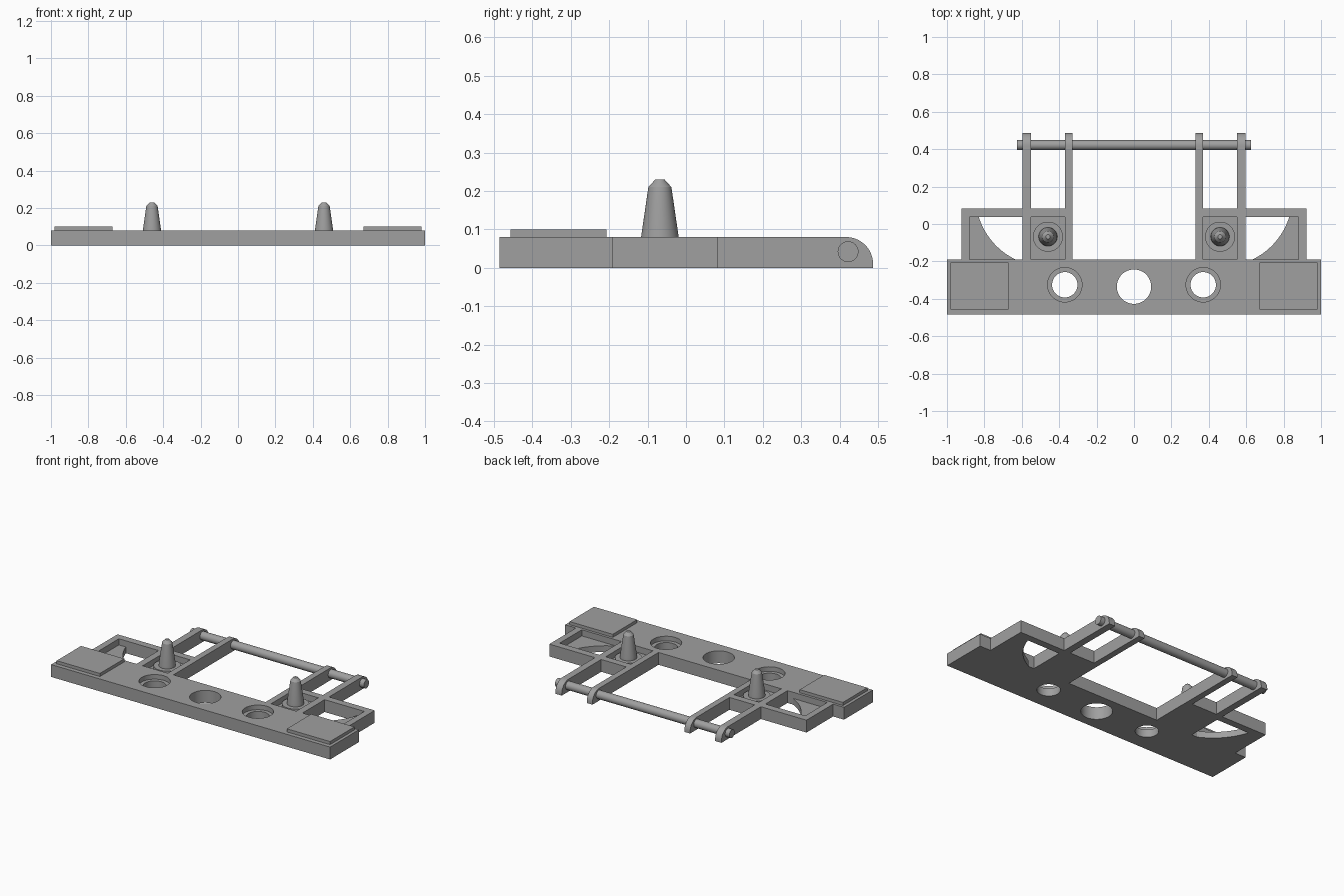
import bpy, bmesh, math
from mathutils import Matrix, Vector

cube = bpy.data.objects.get("Cube")
if cube:
    bpy.data.objects.remove(cube, do_unlink=True)

grey = bpy.data.materials.new("plain grey")
grey.use_nodes = True
GREY = (0.35, 0.35, 0.35, 1)
grey.diffuse_color = GREY
grey.node_tree.nodes["Principled BSDF"].inputs["Base Color"].default_value = GREY

HEIGHT = 0.08      # body thickness
FLOOR = 0.04       # pocket floor level
FRONT, STEP, REAR, TIP = -0.485, -0.19, 0.083, 0.487
ROD_Y, ROD_Z = 0.422, 0.042


def finish(name, bm):
    bmesh.ops.recalc_face_normals(bm, faces=bm.faces)
    mesh = bpy.data.meshes.new(name)
    bm.to_mesh(mesh)
    bm.free()
    mesh.materials.append(grey)
    ob = bpy.data.objects.new(name, mesh)
    bpy.context.collection.objects.link(ob)
    return ob


def prism(name, points, direction):
    """Extrude a closed outline along a vector."""
    bm = bmesh.new()
    face = bm.faces.new([bm.verts.new(p) for p in points])
    result = bmesh.ops.extrude_face_region(bm, geom=[face], use_keep_orig=True)
    verts = [g for g in result["geom"] if isinstance(g, bmesh.types.BMVert)]
    bmesh.ops.translate(bm, vec=Vector(direction), verts=verts)
    return finish(name, bm)


def box(name, x0, x1, y0, y1, z0, z1):
    outline = [(x0, y0, z0), (x1, y0, z0), (x1, y1, z0), (x0, y1, z0)]
    return prism(name, outline, (0, 0, z1 - z0))


def lathe(name, profile, x, y, steps=48):
    """Spin a radius/height profile about a vertical axis."""
    bm = bmesh.new()
    rings = []
    for r, z in profile:
        angles = [math.tau * i / steps for i in range(steps)]
        rings.append([bm.verts.new((x + r * math.cos(a), y + r * math.sin(a), z)) for a in angles])
    for low, high in zip(rings, rings[1:]):
        for i in range(steps):
            j = (i + 1) % steps
            bm.faces.new((low[i], low[j], high[j], high[i]))
    bm.faces.new(rings[0])
    bm.faces.new(rings[-1])
    return finish(name, bm)


def cut(ob, cutter):
    mod = ob.modifiers.new("cut", "BOOLEAN")
    mod.operation, mod.solver, mod.object = "DIFFERENCE", "EXACT", cutter
    select(ob)
    bpy.ops.object.modifier_apply(modifier=mod.name)
    bpy.data.objects.remove(cutter, do_unlink=True)


def select(ob):
    bpy.ops.object.select_all(action="DESELECT")
    ob.select_set(True)
    bpy.context.view_layer.objects.active = ob


def smooth(ob):
    select(ob)
    bpy.ops.object.shade_smooth_by_angle(angle=math.radians(25))


def mirrored(ob, name):
    """Copy a part to the other side."""
    copy = ob.copy()
    copy.data = ob.data.copy()
    copy.name = name
    copy.data.transform(Matrix.Scale(-1, 4, (1, 0, 0)))
    copy.data.flip_normals()
    bpy.context.collection.objects.link(copy)


# Front bar with a centre hole and two stepped holes
bar = box("front_bar", -1, 1, FRONT, STEP, 0, HEIGHT)
cut(bar, lathe("cutter", [(0.092, -0.1), (0.092, 0.2)], 0, -0.335))
for side in (-1, 1):
    stepped = [(0.068, -0.1), (0.068, 0.05), (0.092, 0.05), (0.092, 0.2)]
    cut(bar, lathe("cutter", stepped, side * 0.37, -0.325))
smooth(bar)

# Wing frame with two pockets and a curved opening through the outer floor
wing = box("left_wing_frame", 0.33, 0.922, STEP, REAR, 0, HEIGHT)
cut(wing, box("cutter", 0.595, 0.88, STEP - 0.02, 0.037, FLOOR, 0.2))
cut(wing, box("cutter", 0.37, 0.55, STEP - 0.02, 0.037, FLOOR, 0.2))
cx, cy, radius = 0.47, 0.15, 0.377
start = math.asin((0.037 - cy) / radius)
end = math.asin((STEP - 0.02 - cy) / radius)
steps = 24
arc = []
for i in range(steps + 1):
    a = start + (end - start) * i / steps
    arc.append((cx + radius * math.cos(a), cy + radius * math.sin(a), -0.1))
arc += [(0.595, STEP - 0.02, -0.1), (0.595, 0.037, -0.1)]
cut(wing, prism("cutter", arc, (0, 0, 0.16)))
smooth(wing)
mirrored(wing, "right_wing_frame")

# Round boss and tapered pin
boss = lathe("left_pin_boss", [(0.08, FLOOR), (0.08, 0.06)], 0.46, -0.068)
pin = lathe("left_pin", [(0.05, 0.06), (0.049, HEIGHT), (0.03, 0.21), (0.012, 0.23)], 0.46, -0.068)
for ob in (boss, pin):
    smooth(ob)
    mirrored(ob, ob.name.replace("left", "right"))

# Raised pad at the end of the bar
pad = box("left_pad", 0.67, 0.98, -0.457, -0.207, HEIGHT, 0.1)
mirrored(pad, "right_pad")

# Rear arms with a rounded upper tip
for label, x0, x1 in (("inner", 0.33, 0.37), ("outer", 0.55, 0.595)):
    outline = [(x0, REAR, 0), (x0, REAR, HEIGHT)]
    bend = 0.07
    for i in range(13):
        a = math.pi / 2 * (1 - i / 12)
        outline.append((x0, TIP - bend + bend * math.cos(a), HEIGHT - bend + bend * math.sin(a)))
    outline.append((x0, TIP, 0))
    arm = prism("left_" + label + "_arm", outline, (x1 - x0, 0, 0))
    smooth(arm)
    mirrored(arm, "right_" + label + "_arm")

# Cross rod through the arms
rod = lathe("cross_rod", [(0.027, -0.625), (0.027, 0.625)], 0, 0, 32)
rod.data.transform(Matrix.Translation((0, ROD_Y, ROD_Z)) @ Matrix.Rotation(math.pi / 2, 4, "Y"))
smooth(rod)
